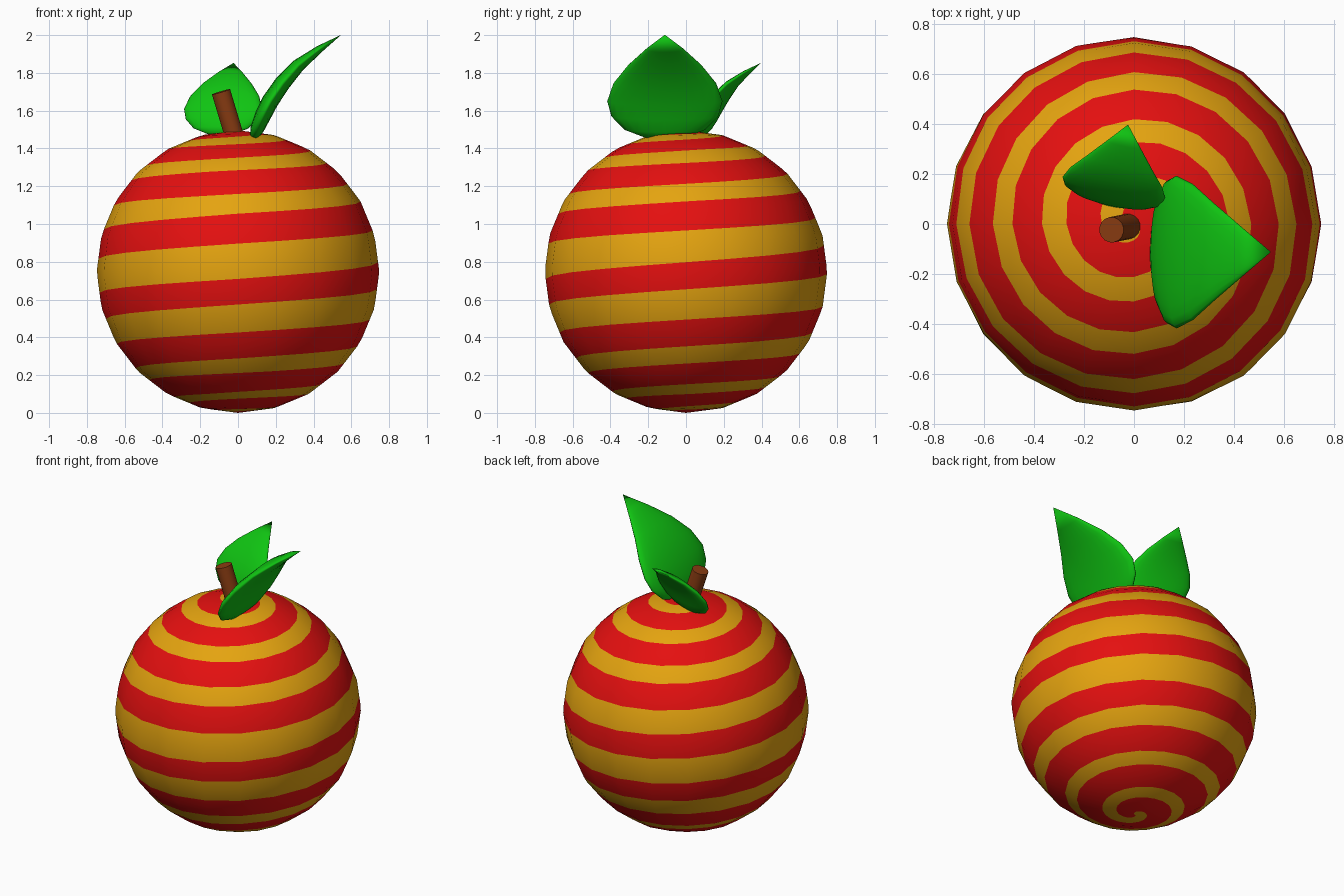
import bpy, bmesh, math
from mathutils import Vector, Matrix

if "Cube" in bpy.data.objects:
    bpy.data.objects.remove(bpy.data.objects["Cube"])


def material(name, rgb):
    m = bpy.data.materials.new(name)
    m.diffuse_color = (*rgb, 1)
    m.use_nodes = True
    m.node_tree.nodes["Principled BSDF"].inputs["Base Color"].default_value = m.diffuse_color
    return m


RED = material("red", (0.78, 0.005, 0.005))
GOLD = material("gold", (0.78, 0.37, 0.005))
GREEN = material("leaf green", (0.005, 0.55, 0.006))
BROWN = material("stem brown", (0.25, 0.045, 0.006))


def make_object(name, bm, mats):
    bmesh.ops.recalc_face_normals(bm, faces=bm.faces[:])
    for f in bm.faces:
        f.smooth = True
    me = bpy.data.meshes.new(name)
    bm.to_mesh(me)
    bm.free()
    for m in mats:
        me.materials.append(m)
    ob = bpy.data.objects.new(name, me)
    bpy.context.collection.objects.link(ob)
    return ob


# Fruit: 20 x 12 low-poly ball, cut along a spiral stripe
R, SEGS, RINGS = 0.748, 20, 12
CENTRE = Vector((0, 0, R))
# polar angle of the stripe's upper and lower edge at the front, per turn from the bottom
UPPER = [204, 186, 168, 148.6, 128.3, 103.5, 78.5, 56.4, 35.6, 16.5, -2, -20]
LOWER = [212, 194, 175, 155, 136, 115.7, 93, 65.6, 44, 24.6, 5, -14]


def edge_angle(table, u):
    k = min(int(u), len(table) - 2)
    a = table[k] + (table[k + 1] - table[k]) * (u - k)
    return max(0.0, min(180.0, a))


def ball_point(seg, theta):
    """Point on the flat-faced ball, seg in segments and theta in degrees."""
    def corner(i, j):
        a, t = math.tau * i / SEGS - math.pi / 2, math.pi * j / RINGS
        return Vector((math.sin(t) * math.cos(a), math.sin(t) * math.sin(a), math.cos(t)))
    i, v = math.floor(seg), theta / 180 * RINGS
    j = min(int(v), RINGS - 1)
    p = corner(i, j).lerp(corner(i + 1, j), seg - i)
    q = corner(i, j + 1).lerp(corner(i + 1, j + 1), seg - i)
    return CENTRE + R * p.lerp(q, v - j)


def fruit():
    bm = bmesh.new()
    cols, sub = SEGS * 4, 3
    turns = len(UPPER) - 1
    columns = []
    for c in range(cols + 1):
        f = c / cols
        edges = []
        for n in reversed(range(turns)):
            edges += [edge_angle(UPPER, n + f), edge_angle(LOWER, n + f)]
        rows = [a + (b - a) * s / sub for a, b in zip(edges, edges[1:]) for s in range(sub)]
        rows.append(edges[-1])
        columns.append([(t, bm.verts.new(ball_point(c / 4, t))) for t in rows])
    for left, right in zip(columns, columns[1:]):
        for r in range(len(left) - 1):
            quad = [left[r], left[r + 1], right[r + 1], right[r]]
            ts = [q[0] for q in quad]
            if max(ts) - min(ts) < 1e-6:
                continue
            face = bm.faces.new([q[1] for q in quad])
            face.material_index = 1 if (r // sub) % 2 == 0 else 0
    bmesh.ops.remove_doubles(bm, verts=bm.verts[:], dist=1e-5)
    loose = [v for v in bm.verts if not v.link_faces]
    bmesh.ops.delete(bm, geom=loose, context='VERTS')
    ob = make_object("fruit", bm, [RED, GOLD])
    # rounded shading over the flat facets
    me = ob.data
    me.normals_split_custom_set_from_vertices([(v.co - CENTRE).normalized() for v in me.vertices])


fruit()

# Leaf: elliptical sections along a bent spine (outward, up, half width, half thickness)
LEAF = [(-0.088, -0.2, 0, 0), (-0.086, -0.19, 0.11, 0.022), (-0.07, -0.15, 0.215, 0.036),
        (-0.04, -0.08, 0.283, 0.043), (0, 0, 0.305, 0.045), (0.065, 0.095, 0.272, 0.043),
        (0.15, 0.19, 0.195, 0.035), (0.26, 0.275, 0.1, 0.02), (0.377, 0.352, 0, 0)]


def leaf(name, origin, heading, scale, sides=24):
    bm = bmesh.new()
    place = (Matrix.Translation(origin) @ Matrix.Rotation(math.radians(heading), 4, 'Z')
             @ Matrix.Scale(scale, 4))
    rings = []
    for k, (x, z, w, h) in enumerate(LEAF):
        a, b = LEAF[max(k - 1, 0)], LEAF[min(k + 1, len(LEAF) - 1)]
        n = Vector((a[1] - b[1], 0, b[0] - a[0])).normalized()
        ring = []
        for s in range(sides if w else 1):
            t = math.tau * s / sides
            p = Vector((x, w * math.cos(t), z)) + n * h * math.sin(t)
            ring.append(bm.verts.new(place @ p))
        rings.append(ring)
    for p, q in zip(rings, rings[1:]):
        for s in range(sides):
            e = (s + 1) % sides
            if len(p) == 1:
                bm.faces.new((p[0], q[s], q[e]))
            elif len(q) == 1:
                bm.faces.new((p[s], q[0], p[e]))
            else:
                bm.faces.new((p[s], q[s], q[e], p[e]))
    make_object(name, bm, [GREEN])


leaf("large_leaf", (0.17, -0.112, 1.65), 0, 1.0)
leaf("small_leaf", (-0.08, 0.143, 1.61), 77.5, 0.69)

# Stem: leaning cylinder
base, top = Vector((0.0, -0.005, 1.4)), Vector((-0.09, -0.023, 1.7))
axis = top - base
bm = bmesh.new()
bmesh.ops.create_cone(bm, cap_ends=True, segments=16, radius1=0.051, radius2=0.051,
                      depth=axis.length,
                      matrix=Matrix.Translation((base + top) / 2)
                      @ axis.to_track_quat('Z', 'Y').to_matrix().to_4x4())
stem = make_object("stem", bm, [BROWN])
bpy.context.view_layer.objects.active = stem
stem.select_set(True)
bpy.ops.object.shade_smooth_by_angle(angle=math.radians(40))
